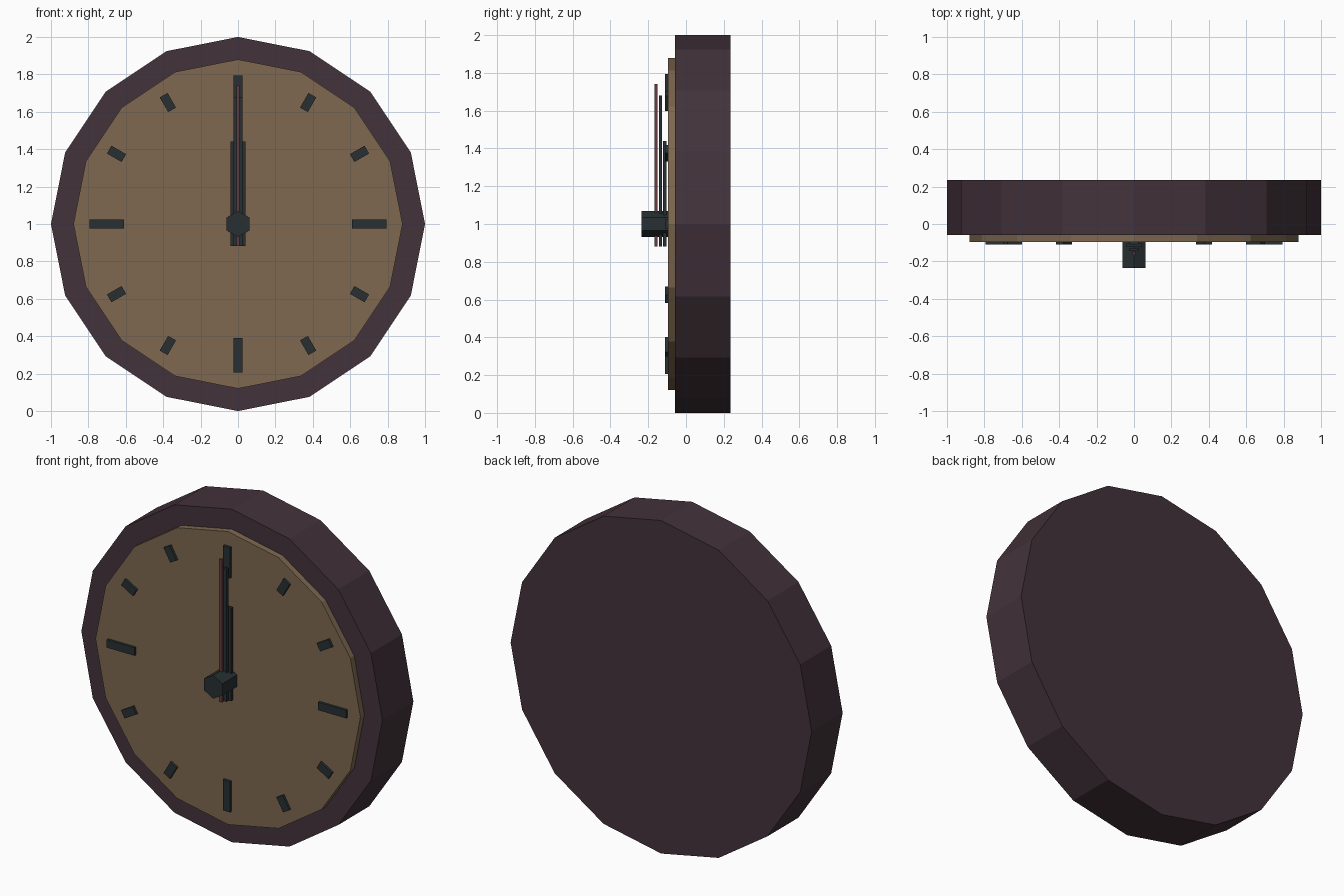
import bpy, math
from mathutils import Matrix

if "Cube" in bpy.data.objects:
    bpy.data.objects.remove(bpy.data.objects["Cube"])


def material(name, rgb):
    m = bpy.data.materials.new(name)
    m.diffuse_color = (*rgb, 1)
    m.use_nodes = True
    m.node_tree.nodes["Principled BSDF"].inputs["Base Color"].default_value = m.diffuse_color
    return m


CASE = material("dark_wood", (0.055, 0.032, 0.042))
DIAL = material("tan_dial", (0.21, 0.14, 0.08))
DARK = material("dark_metal", (0.021, 0.03, 0.032))
RED = material("red_hand", (0.13, 0.045, 0.05))


def disc(name, sides, radius, y0, y1, mat):
    """Prism along y, centred on the clock axis, with a vertex at the top."""
    bpy.ops.mesh.primitive_cylinder_add(vertices=sides, radius=radius, depth=y1 - y0)
    o = bpy.context.object
    o.name = name
    o.data.transform(Matrix.Rotation(math.pi / 2, 4, 'X'))
    o.location = (0, (y0 + y1) / 2, 1)
    o.data.materials.append(mat)
    return o


def bar(name, width, r0, r1, y0, y1, mat, angle=0):
    """Box running from radius r0 to r1, turned clockwise around the clock axis."""
    bpy.ops.mesh.primitive_cube_add(size=1)
    o = bpy.context.object
    o.name = name
    o.data.transform(Matrix.Translation((0, 0, (r0 + r1) / 2))
                     @ Matrix.Diagonal((width, y1 - y0, r1 - r0, 1)))
    o.location = (0, (y0 + y1) / 2, 1)
    o.rotation_euler.y = angle
    o.data.materials.append(mat)
    return o


# Case and dial
disc("case", 16, 1.0, -0.058, 0.236, CASE)
disc("dial", 16, 0.88, -0.095, -0.058, DIAL)

# Hour markers: long at the quarters, short between
for i in range(12):
    quarter = i % 3 == 0
    r0, r1 = (0.61, 0.795) if quarter else (0.705, 0.795)
    bar(f"hour_marker_{i + 1}", 0.048, r0, r1, -0.11, -0.094, DARK, i * math.pi / 6)

# Hands, all pointing to twelve
bar("hour_hand", 0.08, -0.118, 0.44, -0.122, -0.104, DARK)
bar("minute_hand", 0.05, -0.118, 0.68, -0.144, -0.128, DARK)
bar("second_hand", 0.018, -0.118, 0.74, -0.167, -0.151, RED)

# Hub
disc("hub", 6, 0.07, -0.236, -0.094, DARK)
